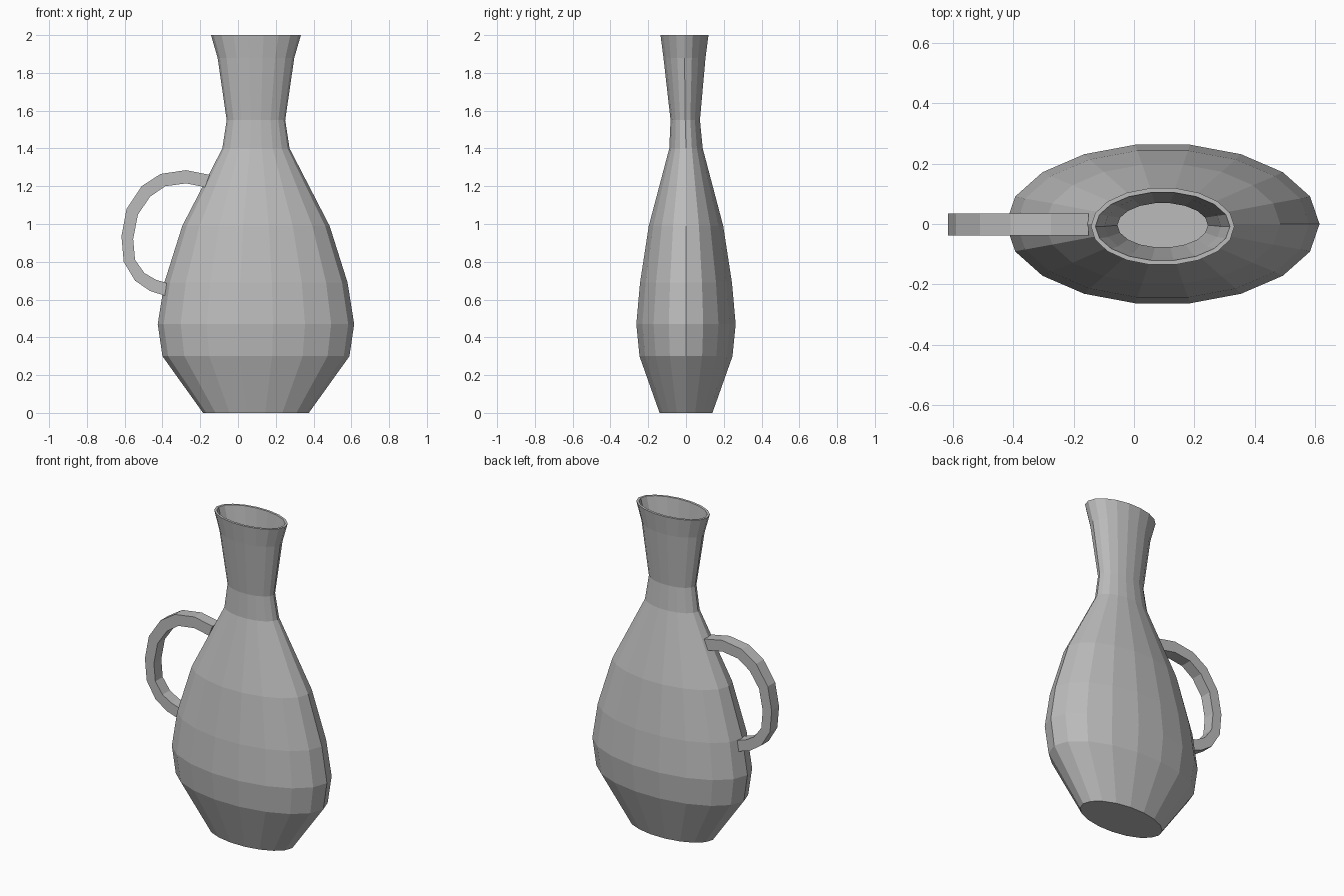
import bpy, bmesh
from math import cos, sin, tau

cube = bpy.data.objects.get("Cube")
if cube:
    bpy.data.objects.remove(cube)

clay = bpy.data.materials.new("grey clay")
clay.use_nodes = True
GREY = (0.5, 0.5, 0.5, 1)
clay.diffuse_color = GREY
clay.node_tree.nodes["Principled BSDF"].inputs["Base Color"].default_value = GREY

SIDES = 18
CENTRE_X = 0.095


def finish(bm, name):
    bmesh.ops.recalc_face_normals(bm, faces=bm.faces)
    mesh = bpy.data.meshes.new(name)
    bm.to_mesh(mesh)
    bm.free()
    mesh.materials.append(clay)
    obj = bpy.data.objects.new(name, mesh)
    bpy.context.collection.objects.link(obj)
    return obj


def bridge(bm, a, b):
    n = len(a)
    for i in range(n):
        bm.faces.new((a[i], a[(i + 1) % n], b[(i + 1) % n], b[i]))


def ring(bm, z, rx, ry, y):
    angles = [tau * i / SIDES for i in range(SIDES)]
    return [bm.verts.new((CENTRE_X + rx * cos(a), y + ry * sin(a), z)) for a in angles]


# Flattened bottle: height, half width, half depth, depth offset
outer = [
    (0, 0.28, 0.142, 0),
    (0.3, 0.495, 0.25, 0),
    (0.47, 0.52, 0.267, 0),
    (0.69, 0.485, 0.247, 0),
    (0.99, 0.39, 0.2, 0),
    (1.4, 0.178, 0.09, 0),
    (1.55, 0.155, 0.079, -0.004),
    (1.88, 0.203, 0.113, -0.008),
    (2, 0.238, 0.129, -0.008),
]
# Thin inner wall, thicker at the lip
inner = [(max(z, 0.02), rx - t, ry - t, y)
         for (z, rx, ry, y), t in zip(outer, [0.005] * 7 + [0.01, 0.015])]

bm = bmesh.new()
rings = [ring(bm, *row) for row in outer + inner[::-1]]
for low, high in zip(rings, rings[1:]):
    bridge(bm, low, high)
bm.faces.new(rings[0])
bm.faces.new(rings[-1])
finish(bm, "bottle_body")

# Handle: matching outer and inner edge points (x, z), swept across the depth
outside = [(-0.15, 1.26), (-0.275, 1.285), (-0.41, 1.265), (-0.51, 1.2), (-0.59, 1.08),
           (-0.617, 0.935), (-0.605, 0.8), (-0.545, 0.7), (-0.465, 0.645), (-0.385, 0.62)]
inside = [(-0.175, 1.195), (-0.275, 1.215), (-0.385, 1.2), (-0.465, 1.145), (-0.53, 1.05),
          (-0.555, 0.92), (-0.545, 0.81), (-0.495, 0.74), (-0.435, 0.705), (-0.37, 0.685)]

bm = bmesh.new()
sections = []
for (xo, zo), (xi, zi) in zip(outside, inside):
    corners = [(xo, -0.038, zo), (xo, 0.035, zo), (xi, 0.035, zi), (xi, -0.038, zi)]
    sections.append([bm.verts.new(c) for c in corners])
for a, b in zip(sections, sections[1:]):
    bridge(bm, a, b)
bm.faces.new(sections[0])
bm.faces.new(sections[-1])
finish(bm, "handle")
